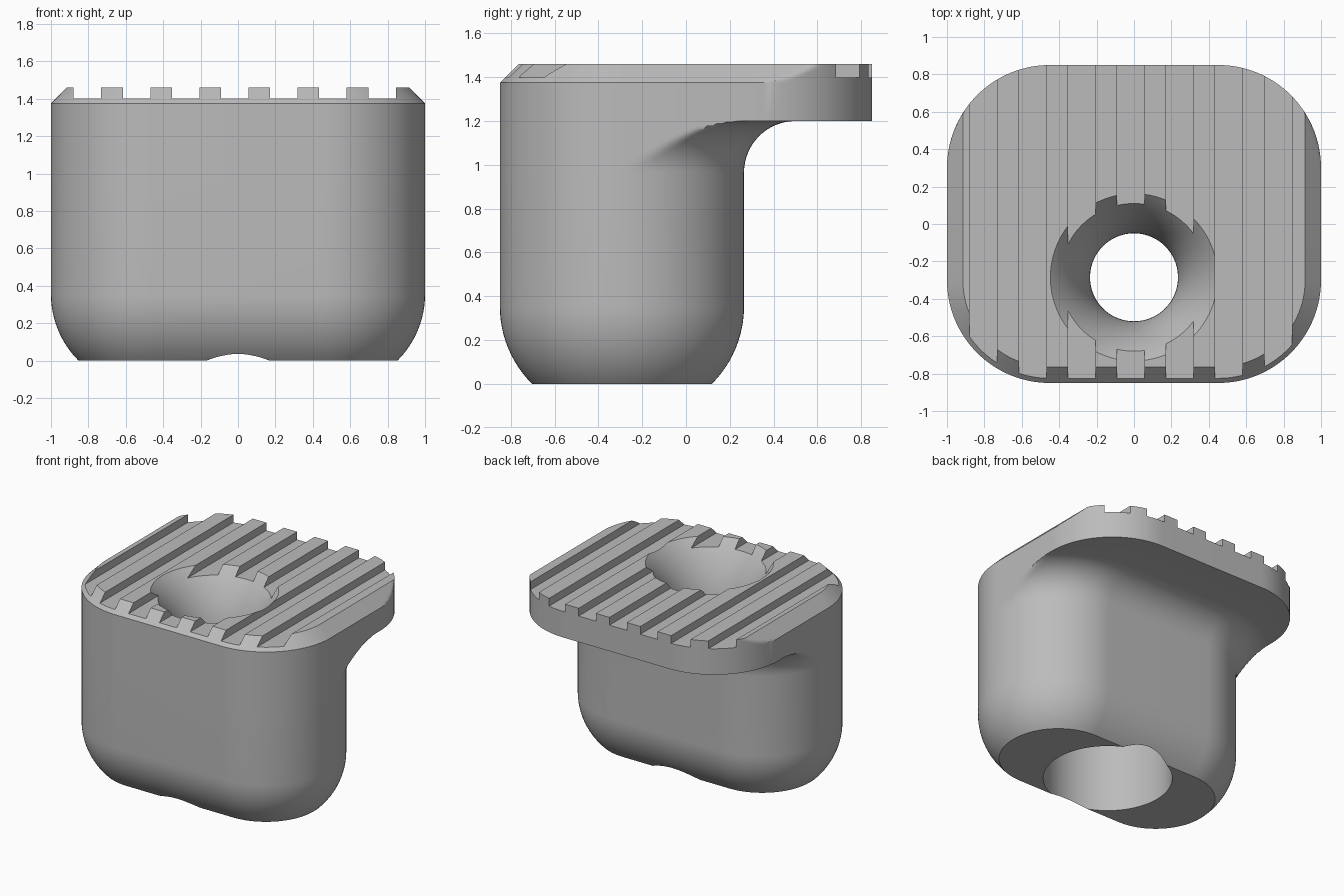
import bpy, bmesh
from math import sin, cos, pi, sqrt, acos

cube = bpy.data.objects.get("Cube")
if cube:
    bpy.data.objects.remove(cube, do_unlink=True)

SEG = 32          # segments per rounded corner
CX, R = 0.45, 0.55  # corner centre and corner radius
FRONT, NECK_BACK, PLATE_BACK = -0.30, -0.285, 0.30  # y of corner centres


def ring(z, back, d_front=0.0, d_back=0.0, x_max=1.0):
    """Rounded rectangle outline, kept within the side limit."""
    pts = []
    for q, (sx, cy, d) in enumerate([(1, back, d_back), (-1, back, d_back),
                                     (-1, FRONT, d_front), (1, FRONT, d_front)]):
        for i in range(SEG + 1):
            a = (q + i / SEG) * pi / 2
            x = sx * CX + (R + d) * cos(a)
            pts.append((max(-x_max, min(x_max, x)), cy + (R + d) * sin(a), z))
    return pts


def loft(name, rings):
    """Skin a stack of equal rings and cap both ends."""
    bm = bmesh.new()
    rows = [[bm.verts.new(p) for p in r] for r in rings]
    n = len(rows[0])
    for lo, hi in zip(rows, rows[1:]):
        for i in range(n):
            j = (i + 1) % n
            bm.faces.new((lo[i], lo[j], hi[j], hi[i]))
    bm.faces.new(rows[0][::-1])
    bm.faces.new(rows[-1])
    bmesh.ops.remove_doubles(bm, verts=bm.verts, dist=1e-5)
    bmesh.ops.recalc_face_normals(bm, faces=bm.faces)
    return make_object(name, bm)


def make_object(name, bm):
    mesh = bpy.data.meshes.new(name)
    bm.to_mesh(mesh)
    bm.free()
    ob = bpy.data.objects.new(name, mesh)
    bpy.context.collection.objects.link(ob)
    return ob


def cut(target, cutter):
    cutter.hide_render = True
    mod = target.modifiers.new("cut", 'BOOLEAN')
    mod.operation, mod.solver, mod.object = 'DIFFERENCE', 'EXACT', cutter
    bpy.context.view_layer.objects.active = target
    bpy.ops.object.modifier_apply(modifier=mod.name)
    bpy.data.objects.remove(cutter, do_unlink=True)


rings = []
# Rounded foot
for i in range(13):
    a = pi / 4 * (1 - i / 12)
    d = -0.5 * (1 - cos(a))
    rings.append(ring(0.354 - 0.5 * sin(a), NECK_BACK, d, d))
# Fillet from the neck out to the overhanging plate
for i in range(17):
    a = pi / 2 * i / 16
    rings.append(ring(0.965 + 0.235 * sin(a), NECK_BACK, 0, 0.235 * (1 - cos(a))))
# Plate with a chamfer along the front and sides
rings.append(ring(1.2, PLATE_BACK))
for i in range(9):
    d = 0.085 * i / 8
    rings.append(ring(1.375 + d, PLATE_BACK, -d, 0, 1 - d))
body = loft("grooved_block", rings)

# Grip grooves
bm = bmesh.new()
for k in range(7):
    box = bmesh.ops.create_cube(bm, size=1)["verts"]
    bmesh.ops.scale(bm, vec=(0.147, 3, 0.2), verts=box)
    bmesh.ops.translate(bm, vec=(-0.805 + 0.2625 * k, 0, 1.5), verts=box)
cut(body, make_object("groove_cutter", bm))

# Through hole: wide bore below, narrow throat, flared mouth above
THROAT, FLARE = 0.235, 0.75
end = acos(1 - 0.212 / FLARE)
base = 1.46 - FLARE * sin(end)
profile = [(0.45, -0.1), (0.45, 0.78), (THROAT, 0.78)]
for i in range(21):
    a = end * 1.1 * i / 20
    profile.append((THROAT + FLARE * (1 - cos(a)), base + FLARE * sin(a)))
circle = [2 * pi * i / 96 for i in range(96)]
cut(body, loft("hole_cutter",
               [[(r * cos(t), -0.285 + r * sin(t), z) for t in circle] for r, z in profile]))

# Finish
mat = bpy.data.materials.new("light_grey")
mat.use_nodes = True
grey = (0.5, 0.5, 0.5, 1)
mat.diffuse_color = grey
mat.node_tree.nodes["Principled BSDF"].inputs["Base Color"].default_value = grey
body.data.materials.clear()
body.data.materials.append(mat)
for p in body.data.polygons:
    p.material_index = 0
bpy.ops.object.select_all(action='DESELECT')
body.select_set(True)
bpy.context.view_layer.objects.active = body
bpy.ops.object.shade_smooth_by_angle(angle=pi / 6)
